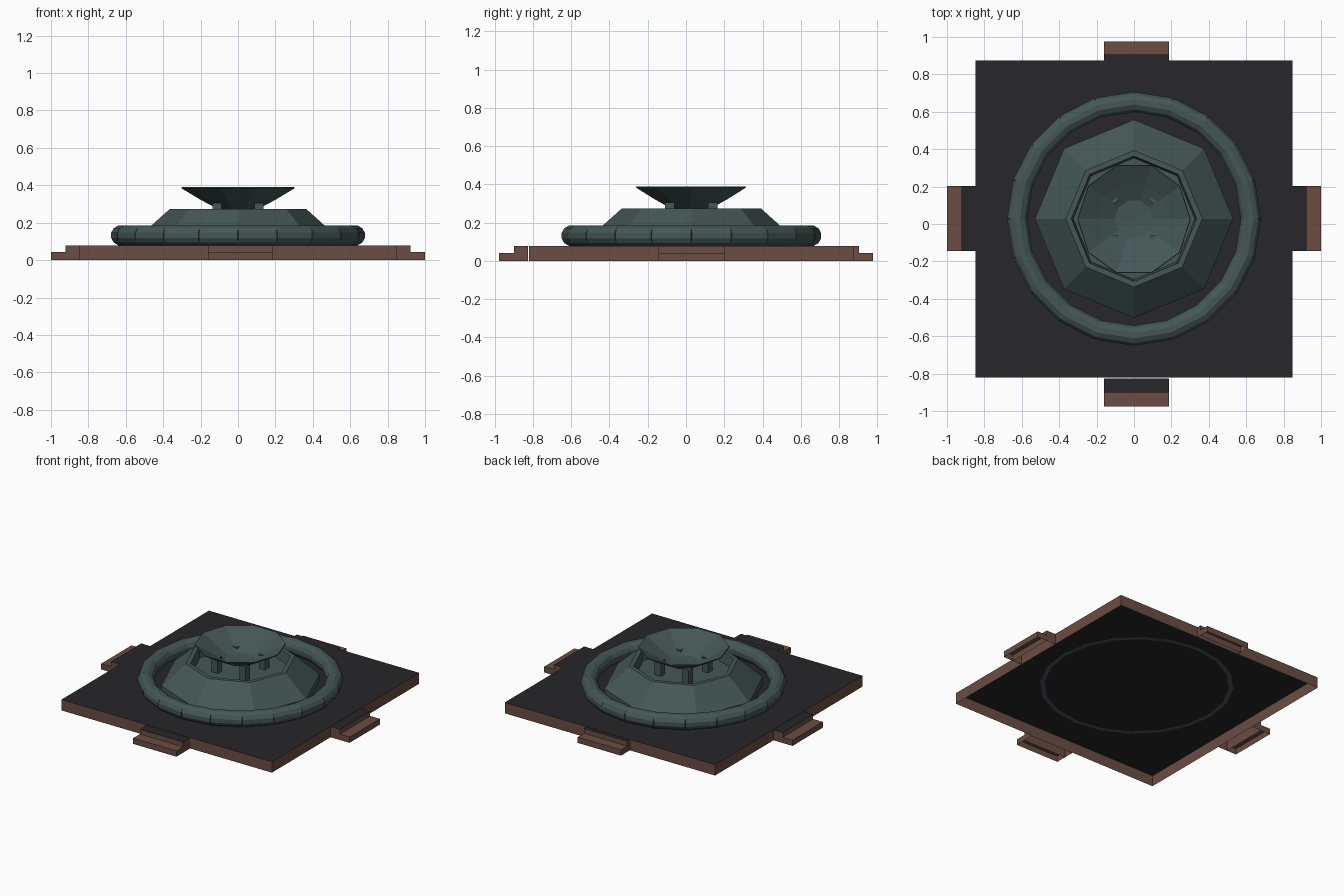
import bpy, bmesh, math
from mathutils import Matrix, Vector

if "Cube" in bpy.data.objects:
    bpy.data.objects.remove(bpy.data.objects["Cube"])


def material(name, rgb):
    m = bpy.data.materials.new(name)
    m.diffuse_color = (*rgb, 1)
    m.use_nodes = True
    m.node_tree.nodes["Principled BSDF"].inputs["Base Color"].default_value = m.diffuse_color
    return m


TEAL = material("teal_metal", (0.058, 0.095, 0.09))
BROWN = material("brown_edge", (0.145, 0.075, 0.056))
DARK = material("dark_top", (0.02, 0.019, 0.022))
CY = 0.028       # centre of the round parts in y


def finish(name, bm, mats, recalc=True):
    if recalc:
        bmesh.ops.recalc_face_normals(bm, faces=bm.faces[:])
    me = bpy.data.meshes.new(name)
    bm.to_mesh(me)
    bm.free()
    for m in mats:
        me.materials.append(m)
    ob = bpy.data.objects.new(name, me)
    bpy.context.collection.objects.link(ob)
    return ob


def open_box(bm, x0, x1, y0, y1, z0, z1, top_mat):
    """Box without a bottom; the top face gets its own material."""
    mid = Vector(((x0 + x1) / 2, (y0 + y1) / 2, (z0 + z1) / 2))
    mat = Matrix.Translation(mid) @ Matrix.Diagonal((x1 - x0, y1 - y0, z1 - z0, 1))
    verts = bmesh.ops.create_cube(bm, size=1, matrix=mat)["verts"]
    for f in {f for v in verts for f in v.link_faces}:
        if f.normal.z < -0.5:
            bm.faces.remove(f)
        elif f.normal.z > 0.5:
            f.material_index = top_mat


def lathe(name, profile, sides, center):
    """Faceted revolved part from (radius, z) pairs; ends closed at radius 0."""
    bm = bmesh.new()
    rings = []
    for r, z in profile:
        n = 1 if r == 0 else sides
        rings.append([bm.verts.new((center[0] + r * math.cos(math.tau * i / sides),
                                    center[1] + r * math.sin(math.tau * i / sides), z))
                      for i in range(n)])
    for a, b in zip(rings, rings[1:]):
        for i in range(sides):
            j = (i + 1) % sides
            if len(b) == 1:
                bm.faces.new((a[i], a[j], b[0]))
            elif len(a) == 1:
                bm.faces.new((a[0], b[j], b[i]))
            else:
                bm.faces.new((a[i], a[j], b[j], b[i]))
    return finish(name, bm, [TEAL])


# Square platform, hollow underneath
bm = bmesh.new()
open_box(bm, -0.847, 0.847, -0.82, 0.875, 0, 0.079, 1)
finish("platform", bm, [BROWN, DARK], False)

# Two-tread steps on each side: (name, axis, sign, inner, tread edge, outer)
for name, axis, sign, inner, mid, outer in (
        ("front_step", 1, -1, 0.825, 0.90, 0.977), ("back_step", 1, 1, 0.875, 0.905, 0.977),
        ("left_step", 0, -1, 0.847, 0.922, 1.0), ("right_step", 0, 1, 0.847, 0.922, 1.0)):
    bm = bmesh.new()
    for a, b, top, mat in ((inner, mid, 0.077, 1), (mid, outer, 0.042, 0)):
        lo, hi = sorted((sign * a, sign * b))
        if axis:
            open_box(bm, -0.16, 0.188, lo, hi, 0, top, mat)
        else:
            open_box(bm, lo, hi, -0.145, 0.203, 0, top, mat)
    finish(name, bm, [BROWN, DARK], False)

# Ring of short overlapping tubes
SEGMENTS, RING_R, TUBE_R = 20, 0.617, 0.055
bm = bmesh.new()
for i in range(SEGMENTS):
    a = math.tau * (i + 0.5) / SEGMENTS
    mat = (Matrix.Translation((RING_R * math.cos(a), CY + RING_R * math.sin(a), 0.132))
           @ Matrix.Rotation(a, 4, 'Z') @ Matrix.Rotation(math.pi / 2, 4, 'X')
           @ Matrix.Rotation(math.pi / 12, 4, 'Z'))
    bmesh.ops.create_cone(bm, cap_ends=True, segments=12, radius1=TUBE_R, radius2=TUBE_R,
                          depth=2 * RING_R * math.tan(math.pi / SEGMENTS) + 0.012, matrix=mat)
finish("tube_ring", bm, [TEAL])

# Octagonal housing with a recessed top
lathe("housing", [(0.53, 0.079), (0.53, 0.125), (0.365, 0.273), (0.335, 0.273),
                  (0.325, 0.2), (0, 0.2)], 8, (0, CY))

# Four posts carrying the dish
bm = bmesh.new()
for sx in (-1, 1):
    for sy in (-1, 1):
        mat = (Matrix.Translation((sx * 0.112, CY + sy * 0.112, 0.25))
               @ Matrix.Diagonal((0.05, 0.05, 0.11, 1)))
        bmesh.ops.create_cube(bm, size=1, matrix=mat)
finish("dish_posts", bm, [TEAL])

# Ten-sided open dish
dish = lathe("dish", [(0.302, 0.387), (0.2, 0.326), (0.105, 0.275), (0, 0.268)], 10, (0, CY - 0.002))
mod = dish.modifiers.new("thickness", 'SOLIDIFY')
mod.thickness = 0.006
mod.offset = 0
